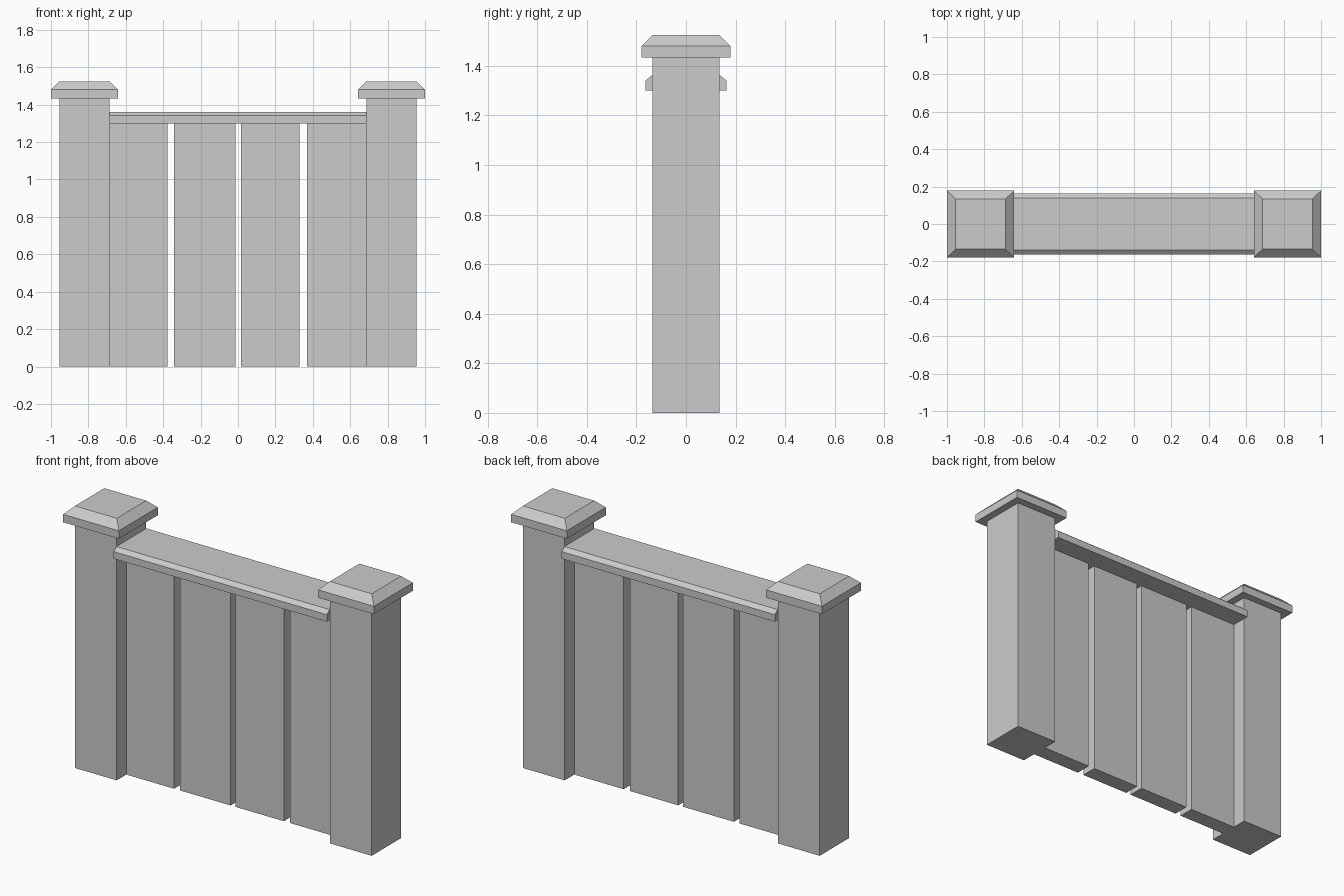
import bpy

if "Cube" in bpy.data.objects:
    bpy.data.objects.remove(bpy.data.objects["Cube"])


def loft(name, levels, x0, x1):
    """Stack of rectangles; each level is (z, x inset change, half depth)."""
    verts, faces = [], []
    for z, grow, hy in levels:
        a, b = x0 - grow, x1 + grow
        verts += [(a, -hy, z), (b, -hy, z), (b, hy, z), (a, hy, z)]
    for k in range(0, 4 * (len(levels) - 1), 4):
        for i in range(4):
            j = (i + 1) % 4
            faces.append((k + i, k + j, k + j + 4, k + i + 4))
    n = len(verts)
    faces += [(3, 2, 1, 0), (n - 4, n - 3, n - 2, n - 1)]
    mesh = bpy.data.meshes.new(name)
    mesh.from_pydata(verts, [], faces)
    obj = bpy.data.objects.new(name, mesh)
    bpy.context.collection.objects.link(obj)
    return obj


IN, OUT, HALF = 0.686, 0.955, 0.135   # post inner / outer x, half depth

# Posts with bevelled caps
for side, (a, b) in (("left", (-OUT, -IN)), ("right", (IN, OUT))):
    loft(side + "_post", [(0, 0, HALF), (1.434, 0, HALF)], a, b)
    loft(side + "_post_cap",
         [(1.434, 0.045, 0.179), (1.48, 0.045, 0.179), (1.524, 0, HALF)], a, b)

# Vertical planks, recessed between the posts
planks = [(-IN, -0.378), (-0.341, -0.014), (0.017, 0.328), (0.368, IN)]
for i, (a, b) in enumerate(planks):
    loft(f"plank_{i + 1}", [(0, 0, 0.047), (1.30, 0, 0.047)], a, b)

# Top rail with chamfered long edges
loft("top_rail", [(1.30, 0, 0.163), (1.341, 0, 0.163), (1.361, 0, 0.138)], -IN, IN)
